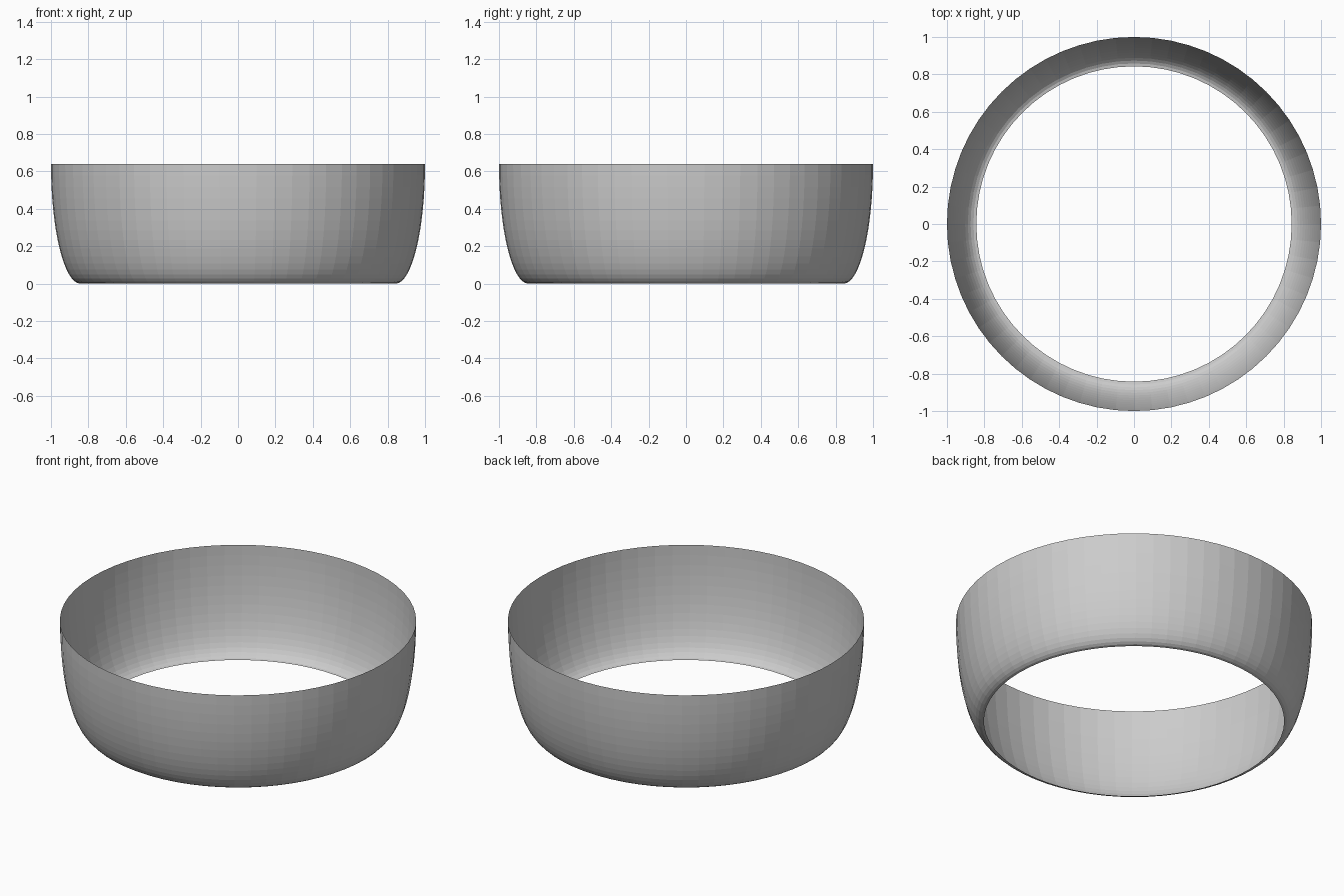
import bpy, bmesh, math

if "Cube" in bpy.data.objects:
    bpy.data.objects.remove(bpy.data.objects["Cube"])

SEGMENTS, RINGS = 64, 16
R_BOTTOM, R_TOP, HEIGHT = 0.843, 1.0, 0.64

# Open band: a quarter-ellipse profile revolved around z
bm = bmesh.new()
rings = []
for i in range(RINGS + 1):
    t = math.pi / 2 * i / RINGS
    r = R_BOTTOM + (R_TOP - R_BOTTOM) * math.sin(t)
    z = HEIGHT * (1 - math.cos(t))
    rings.append([bm.verts.new((r * math.cos(a), r * math.sin(a), z))
                  for a in (2 * math.pi * k / SEGMENTS for k in range(SEGMENTS))])

for low, high in zip(rings, rings[1:]):
    for k in range(SEGMENTS):
        n = (k + 1) % SEGMENTS
        bm.faces.new((low[k], low[n], high[n], high[k]))

mesh = bpy.data.meshes.new("curved_band")
bm.to_mesh(mesh)
bm.free()
bpy.context.collection.objects.link(bpy.data.objects.new("curved_band", mesh))
